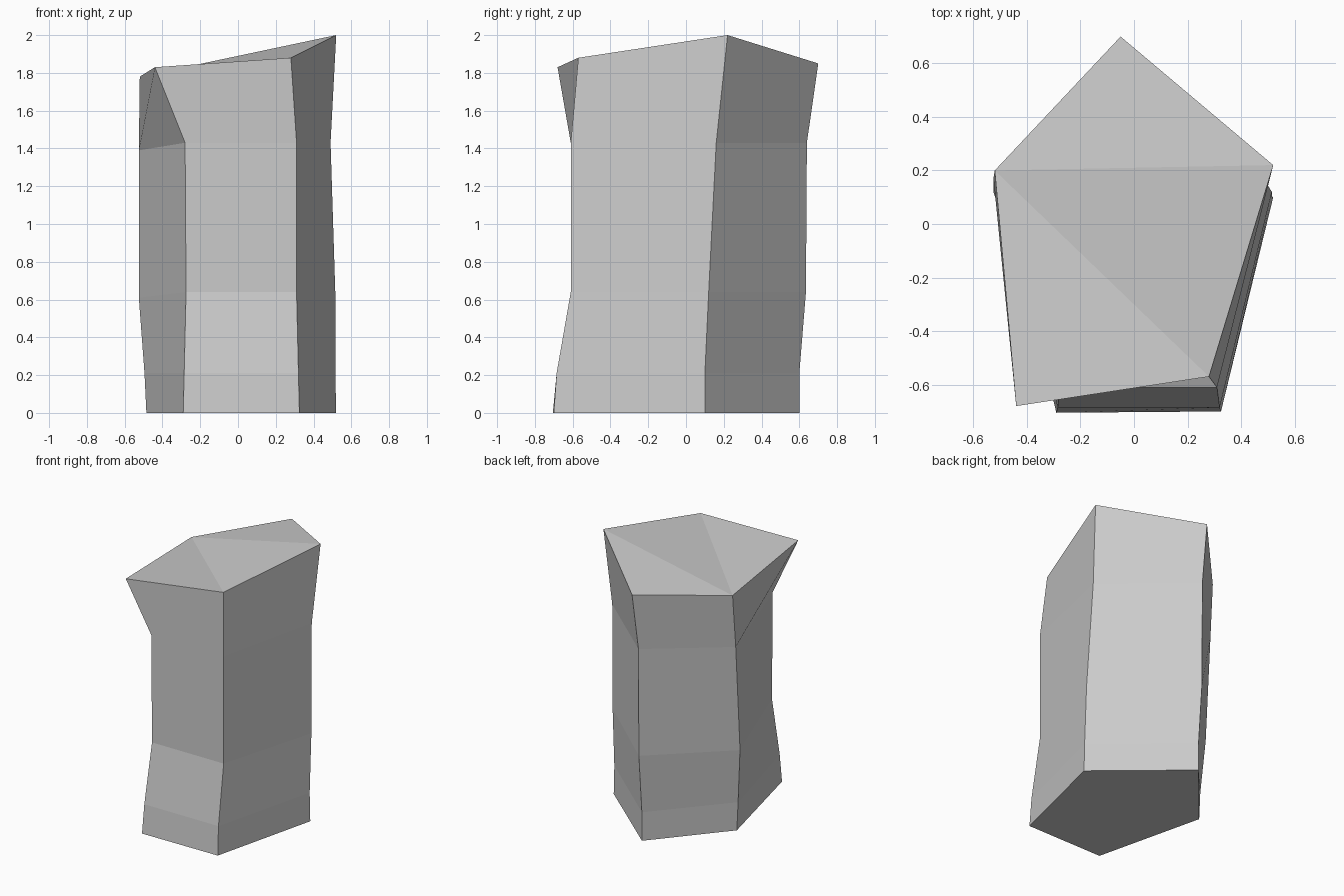
import bpy
import bmesh

cube = bpy.data.objects.get("Cube")
if cube:
    bpy.data.objects.remove(cube, do_unlink=True)

# One plain stone colour
stone = bpy.data.materials.new("stone_grey")
stone.use_nodes = True
color = (0.6, 0.6, 0.6, 1)
stone.diffuse_color = color
stone.node_tree.nodes["Principled BSDF"].inputs["Base Color"].default_value = color

# Five-sided rings from base to crown: left, front left, front right, right, back
rings = [
    [(-.485, .10, 0), (-.29, -.705, 0), (.325, -.70, 0), (.52, .10, 0), (-.06, .60, 0)],
    [(-.495, .10, .21), (-.285, -.685, .21), (.32, -.685, .21), (.515, .10, .21), (-.06, .60, .21)],
    [(-.525, .12, .61), (-.275, -.61, .64), (.31, -.61, .64), (.515, .12, .64), (-.06, .635, .64)],
    [(-.525, .17, 1.39), (-.28, -.61, 1.43), (.31, -.61, 1.43), (.49, .16, 1.43), (-.06, .64, 1.43)],
    [(-.52, .20, 1.78), (-.44, -.68, 1.83), (.28, -.57, 1.88), (.52, .22, 2), (-.05, .70, 1.85)],
]

bm = bmesh.new()
loops = [[bm.verts.new(p) for p in ring] for ring in rings]

# Side walls between neighbouring rings
for low, high in zip(loops, loops[1:]):
    for i in range(5):
        j = (i + 1) % 5
        bm.faces.new((low[i], low[j], high[j], high[i]))

# Flat base, and a crown folded in a fan from its left corner
bm.faces.new(reversed(loops[0]))
crown = loops[-1]
for i in range(1, 4):
    bm.faces.new((crown[0], crown[i], crown[i + 1]))
bmesh.ops.recalc_face_normals(bm, faces=bm.faces[:])

mesh = bpy.data.meshes.new("stone_column")
bm.to_mesh(mesh)
bm.free()
mesh.materials.append(stone)
column = bpy.data.objects.new("stone_column", mesh)
bpy.context.collection.objects.link(column)
